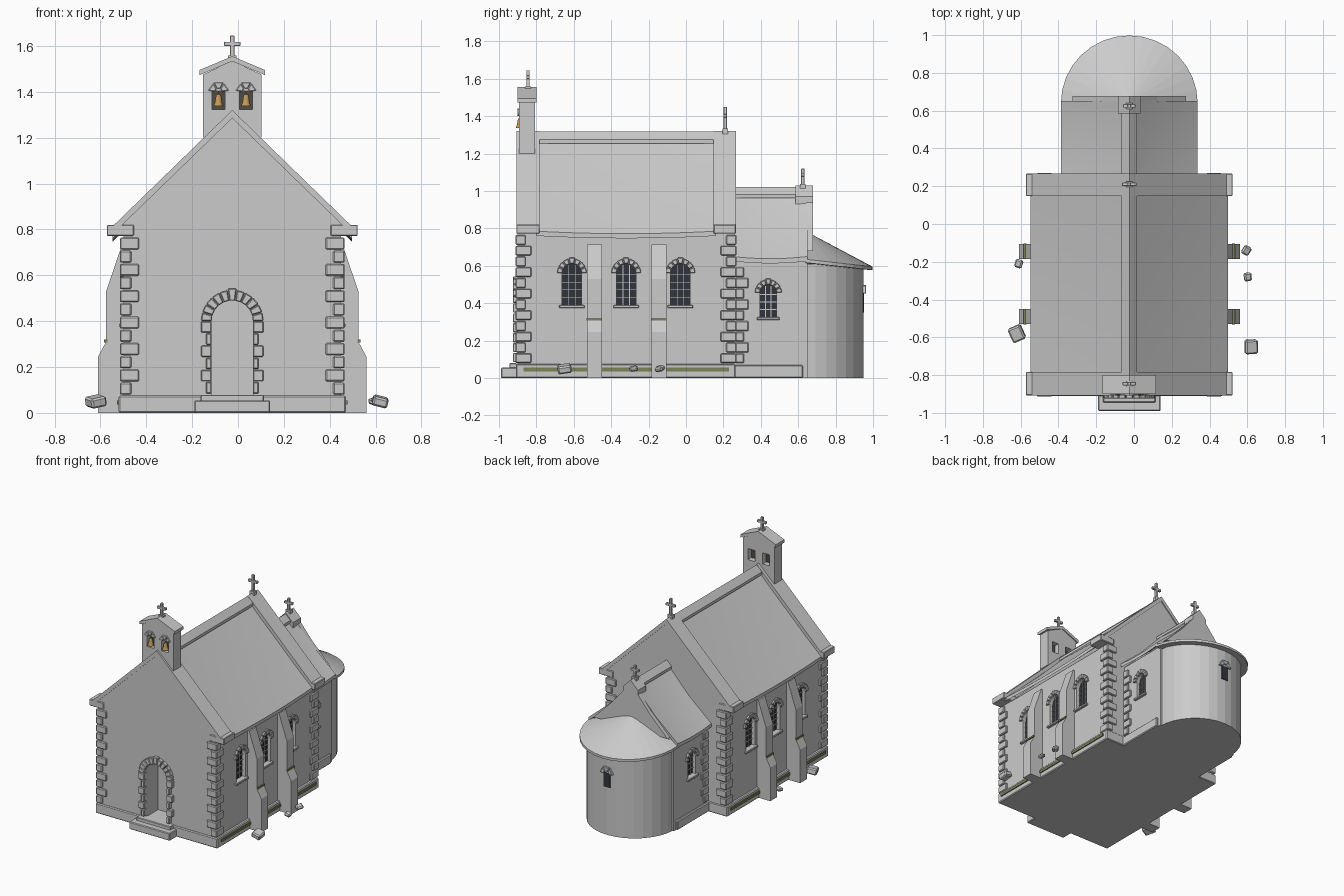
import bpy, bmesh, random
from math import pi, sin, cos
from mathutils import Matrix, Vector, Euler

if "Cube" in bpy.data.objects:
    bpy.data.objects.remove(bpy.data.objects["Cube"])

random.seed(3)
X0 = -0.025                      # symmetry plane of the church


def material(name, rgb):
    m = bpy.data.materials.new(name)
    m.diffuse_color = (*rgb, 1)
    m.use_nodes = True
    m.node_tree.nodes["Principled BSDF"].inputs["Base Color"].default_value = m.diffuse_color
    return m


GLASS = material("dark_glass", (0.03, 0.035, 0.045))
BRASS = material("brass", (0.55, 0.33, 0.1))
MOSS = material("moss", (0.2, 0.22, 0.09))
DARK = material("dark_recess", (0.08, 0.07, 0.06))


def finish(name, bm, mat=None, bevel=0, smooth=False):
    bmesh.ops.recalc_face_normals(bm, faces=bm.faces)
    me = bpy.data.meshes.new(name)
    bm.to_mesh(me)
    bm.free()
    ob = bpy.data.objects.new(name, me)
    bpy.context.collection.objects.link(ob)
    if mat:
        me.materials.append(mat)
    if bevel:
        b = ob.modifiers.new("bevel", 'BEVEL')
        b.width, b.segments = bevel, 1
    if smooth:
        bpy.ops.object.select_all(action='DESELECT')
        ob.select_set(True)
        bpy.context.view_layer.objects.active = ob
        bpy.ops.object.shade_smooth_by_angle(angle=0.6)
    return ob


def frame(u, d, o):
    """Local (u, z, d) -> world: u along the wall, d outward."""
    u, d, z = Vector(u), Vector(d), Vector((0, 0, 1))
    m = Matrix((u, z, d)).transposed().to_4x4()
    m.translation = o
    return m


FRONT = frame((1, 0, 0), (0, 1, 0), (X0, 0, 0))       # d = world y


def add_prism(bm, m, pts, a, b):
    lo = [bm.verts.new(m @ Vector((u, z, a))) for u, z in pts]
    hi = [bm.verts.new(m @ Vector((u, z, b))) for u, z in pts]
    bm.faces.new(lo)
    bm.faces.new(hi)
    for i in range(len(pts)):
        j = (i + 1) % len(pts)
        bm.faces.new((lo[i], lo[j], hi[j], hi[i]))


def rect(u0, u1, z0, z1):
    return [(u0, z0), (u1, z0), (u1, z1), (u0, z1)]


def prisms(name, m, shapes, a, b, **kw):
    bm = bmesh.new()
    for s in shapes:
        add_prism(bm, m, s, a, b)
    return finish(name, bm, **kw)


def box(name, x0, x1, y0, y1, z0, z1, **kw):
    return prisms(name, FRONT, [rect(x0, x1, z0, z1)], y0, y1, **kw)


def arch(hw, z0, zs, n=10):
    return [(-hw, z0), (hw, z0)] + [(hw * cos(pi * i / n), zs + hw * sin(pi * i / n)) for i in range(n + 1)]


def voussoirs(r0, r1, zs, n, gap=0.03, a0=0.0):
    out, step = [], (pi - 2 * a0) / n
    for i in range(n):
        a, b = a0 + i * step + gap, a0 + (i + 1) * step - gap
        k = 1.06 if i == n // 2 else 1
        out.append([(r * cos(t), zs + r * sin(t)) for r, t in ((r0, a), (r1 * k, a), (r1 * k, b), (r0, b))])
    return out


def cut(ob, cutter_parts):
    bm = bmesh.new()
    for part in cutter_parts:
        add_prism(bm, *part)
    c = finish("cutter", bm)
    c.hide_render = True
    mod = ob.modifiers.new("cut", 'BOOLEAN')
    mod.object, mod.operation, mod.solver = c, 'DIFFERENCE', 'EXACT'
    dg = bpy.context.evaluated_depsgraph_get()
    me = bpy.data.meshes.new_from_object(ob.evaluated_get(dg))
    ob.modifiers.clear()
    ob.data = me
    bpy.data.objects.remove(c)


def house(h, e, r):
    return [(-h, 0), (h, 0), (h, e), (0, r), (-h, e)]


def roof(name, h, e, r, y0, y1, sag, flare):
    top = [(-h, e), (-h / 2, (e + r) / 2 - flare), (0, r), (h / 2, (e + r) / 2 - flare), (h, e)]
    sec = top + [(u, z - 0.025) for u, z in reversed(top)]
    bm, rings, n = bmesh.new(), [], 10
    for k in range(n + 1):
        s = k / n
        rings.append([bm.verts.new((X0 + u, y0 + (y1 - y0) * s, z - 4 * sag * s * (1 - s))) for u, z in sec])
    for p, q in zip(rings, rings[1:]):
        for i in range(len(sec)):
            j = (i + 1) % len(sec)
            bm.faces.new((p[i], p[j], q[j], q[i]))
    bm.faces.new(rings[0])
    bm.faces.new(rings[-1])
    finish(name, bm, smooth=True)


def chevron(h, e, r, t):
    return [(-h, e), (0, r), (h, e), (h, e - t), (0, r - t), (-h, e - t)]


def cross(name, y, z0, z1, arm):
    zc, t = z0 + (z1 - z0) * 0.62, 0.009
    prisms(name, FRONT, [rect(-t, t, z0 - 0.02, z1), rect(-arm, arm, zc - t, zc + t)], y - t, y + t, bevel=0.002)
    box(name + "_foot", -0.018, 0.018, y - 0.015, y + 0.015, z0 - 0.02, z0 + 0.008)


def window(name, m, hw, z0, zs):
    prisms(name + "_glass", m, [arch(hw, z0, zs)], -0.04, -0.025, mat=GLASS)
    bars = [rect(u - 0.002, u + 0.002, z0, zs + hw * 0.85) for u in (-hw / 3, hw / 3)]
    n = int((zs + hw - z0) / 0.04)
    bars += [rect(-hw, hw, z0 + 0.04 * i, z0 + 0.04 * i + 0.004) for i in range(1, n)]
    prisms(name + "_bars", m, bars, -0.026, -0.019)
    prisms(name + "_arch", m, voussoirs(hw, hw + 0.028, zs, 7), -0.02, 0.014, bevel=0.003)
    prisms(name + "_sill", m, [rect(-hw - 0.016, hw + 0.016, z0 - 0.016, z0)], -0.03, 0.018, bevel=0.003)


# Walls with door and window recesses
nave = prisms("nave_walls", FRONT, [house(0.475, 0.77, 1.24)], -0.9, 0.26)
chancel = prisms("chancel_walls", FRONT, [house(0.33, 0.63, 0.96)], 0.25, 0.65)
side = {s: (lambda y, w, s=s: frame((0, 1, 0), (s, 0, 0), (X0 + s * w, y, 0))) for s in (-1, 1)}
nave_cut = [(FRONT, arch(0.09, 0.075, 0.4, 14), -1.0, -0.76)]
chancel_cut = []
for s in (-1, 1):
    tag = "right" if s > 0 else "left"
    for i, y in enumerate((-0.61, -0.32, -0.03)):
        m = side[s](y, 0.475)
        nave_cut.append((m, arch(0.052, 0.39, 0.56), -0.03, 0.1))
        window(f"nave_window_{tag}_{i}", m, 0.052, 0.39, 0.56)
    m = side[s](0.44, 0.33)
    chancel_cut.append((m, arch(0.045, 0.325, 0.455), -0.03, 0.1))
    window(f"chancel_window_{tag}", m, 0.045, 0.325, 0.455)
cut(nave, nave_cut)
cut(chancel, chancel_cut)

# Plinths and steps
box("nave_plinth", -0.495, 0.495, -0.91, 0.265, 0, 0.075, bevel=0.006)
box("chancel_plinth", -0.345, 0.345, 0.25, 0.625, 0, 0.07, bevel=0.006)
box("lower_step", -0.165, 0.165, -0.99, -0.88, 0, 0.055, bevel=0.005)
box("upper_step", -0.138, 0.138, -0.945, -0.88, 0.05, 0.079, bevel=0.004)

# Door surround
prisms("door_arch", FRONT, voussoirs(0.09, 0.136, 0.4, 11, 0.012), -0.925, -0.87, bevel=0.004)
jambs = []
for i in range(6):
    w = 0.136 if i % 2 == 0 else 0.115
    z = 0.35 - i * 0.053
    jambs += [rect(0.09, w, z, z + 0.049), rect(-w, -0.09, z, z + 0.049)]
prisms("door_jambs", FRONT, jambs, -0.925, -0.87, bevel=0.004)

# Roofs, ridge caps, gables with coping and kneelers
roof("nave_roof", 0.522, 0.785, 1.29, -0.8, 0.16, 0.013, 0.012)
roof("chancel_roof", 0.362, 0.65, 1.0, 0.25, 0.65, 0.012, 0.02)
prisms("nave_ridge", FRONT, [chevron(0.042, 1.275, 1.318, 0.02)], -0.8, 0.16)
prisms("chancel_ridge", FRONT, [chevron(0.04, 0.982, 1.02, 0.02)], 0.26, 0.6)
for name, y0, y1 in (("front", -0.9, -0.79), ("rear", 0.155, 0.26)):
    prisms(name + "_gable", FRONT, [[(-0.475, 0.77), (0.475, 0.77), (0.475, 0.83), (0, 1.29), (-0.475, 0.83)]], y0, y1)
    prisms(name + "_coping", FRONT, [chevron(0.515, 0.82, 1.32, 0.035)], y0 - 0.007, y1 + 0.007)
    prisms(name + "_kneelers", FRONT, [rect(s * 0.488 - 0.059, s * 0.488 + 0.059, 0.772, 0.82) for s in (-1, 1)],
           y0 - 0.007, y1 + 0.007, bevel=0.004)
prisms("chancel_gable", FRONT, [[(-0.3, 0.68), (0.3, 0.68), (0.15, 0.83), (0, 1.01), (-0.15, 0.83)]], 0.645, 0.678)
prisms("chancel_peak", FRONT, [[(-0.06, 0.93), (0.06, 0.93), (0.06, 0.97), (0, 1.03), (-0.06, 0.97)]], 0.585, 0.678)

# Quoins
Q = []
for k in range(12):
    z = 0.08 + k * 0.0575
    a, b = (0.05, 0.085) if k % 2 == 0 else (0.083, 0.055)
    for s in (-1, 1):
        for y, d in ((-0.912, 1), (0.27, -1)):
            u0, u1 = sorted((s * 0.49, s * (0.49 - a)))
            y0, y1 = sorted((y, y + d * b))
            Q.append((u0, u1, y0, y1, z, z + 0.052))
        if k < 9:
            u0, u1 = sorted((s * 0.3, s * 0.343))
            Q.append((u0, u1, 0.26, 0.335 if k % 2 else 0.31, z, z + 0.052))
bm = bmesh.new()
for u0, u1, y0, y1, z0, z1 in Q:
    add_prism(bm, FRONT, rect(u0, u1, z0, z1), y0, y1)
finish("quoins", bm, bevel=0.005)

# Buttresses and moss
for s in (-1, 1):
    tag = "right" if s > 0 else "left"
    prof = [(0.46, 0), (0.585, 0), (0.585, 0.245), (0.55, 0.31), (0.55, 0.53), (0.487, 0.715), (0.46, 0.715)]
    for i, y in enumerate((-0.49, -0.145)):
        prisms(f"buttress_{tag}_{i}", FRONT, [[(s * u, z) for u, z in prof]], y - 0.04, y + 0.04)
        u0, u1 = sorted((s * 0.545, s * 0.559))
        box(f"buttress_moss_{tag}_{i}", u0, u1, y - 0.041, y + 0.041, 0.307, 0.319, mat=MOSS)
    u0, u1 = sorted((s * 0.49, s * 0.502))
    box(f"plinth_moss_{tag}", u0, u1, -0.87, 0.23, 0.036, 0.055, mat=MOSS)

# Apse: faceted half drum and half-cone roof
N = 16
bm = bmesh.new()
half = [(0.32 * cos(pi * i / N), 0.63 + 0.32 * sin(pi * i / N)) for i in range(N + 1)]
lo, hi = ([bm.verts.new((X0 + x, y, z)) for x, y in half] for z in (0, 0.61))
for i in range(N + 1):
    j = (i + 1) % (N + 1)
    bm.faces.new((lo[i], lo[j], hi[j], hi[i]))
bm.faces.new(lo)
bm.faces.new(hi)
finish("apse_wall", bm)
bm = bmesh.new()
rims = [[bm.verts.new((X0 + 0.362 * cos(pi * i / N), 0.64 + 0.358 * sin(pi * i / N), 0.635 - 0.04 * sin(pi * i / N) - t))
         for i in range(N + 1)] for t in (0, 0.018)]
tip, low = bm.verts.new((X0, 0.64, 0.785)), bm.verts.new((X0, 0.64, 0.6))
for i in range(N):
    bm.faces.new((rims[0][i], rims[0][i + 1], tip))
    bm.faces.new((rims[1][i], rims[1][i + 1], low))
    bm.faces.new((rims[0][i], rims[0][i + 1], rims[1][i + 1], rims[1][i]))
bm.faces.new((rims[0][0], tip, rims[0][-1], rims[1][-1], low, rims[1][0]))
finish("apse_roof", bm)
REAR = frame((1, 0, 0), (0, 1, 0), (X0, 0.95, 0))
prisms("apse_window", REAR, [rect(-0.027, 0.027, 0.35, 0.455)], -0.03, 0.003, mat=GLASS)
prisms("apse_window_arch", REAR, voussoirs(0.022, 0.052, 0.45, 3), -0.03, 0.012, bevel=0.003)

# Bell cote
cote = prisms("bell_cote", FRONT, [[(-0.128, 1.2), (0.128, 1.2), (0.128, 1.475), (0, 1.535), (-0.128, 1.475)]], -0.893, -0.807)
cut(cote, [(FRONT, rect(u - 0.028, u + 0.028, 1.322, 1.403), -1, -0.7) for u in (-0.06, 0.06)])
box("bell_backing", -0.1, 0.1, -0.853, -0.847, 1.31, 1.41, mat=DARK)
prisms("bell_cote_roof", FRONT, [chevron(0.142, 1.495, 1.555, 0.022)], -0.9, -0.8)
for tag, u in (("left", -0.06), ("right", 0.06)):
    prisms("cote_arch_" + tag, frame((1, 0, 0), (0, 1, 0), (X0 + u, 0, 0)),
           voussoirs(0.018, 0.046, 1.397, 3, 0.04, 0.15), -0.902, -0.88, bevel=0.003)
    prof = [(0.001, 1.39), (0.009, 1.388), (0.013, 1.375), (0.015, 1.355), (0.022, 1.338), (0.001, 1.338)]
    bm = bmesh.new()
    rings = [[bm.verts.new((X0 + u + r * cos(pi * i / 6), -0.888 + r * sin(pi * i / 6), z)) for i in range(12)] for r, z in prof]
    for p, q in zip(rings, rings[1:]):
        for i in range(12):
            bm.faces.new((p[i], p[i - 1], q[i - 1], q[i]))
    finish("bell_" + tag, bm, mat=BRASS, smooth=True)
    box("bell_rod_" + tag, u - 0.003, u + 0.003, -0.891, -0.885, 1.38, 1.405, mat=BRASS)

# Crosses
cross("cote_cross", -0.845, 1.55, 1.645, 0.035)
cross("rear_cross", 0.21, 1.325, 1.45, 0.038)
cross("chancel_cross", 0.625, 1.03, 1.12, 0.033)

# Fallen stones
for i, (x, y, r) in enumerate(((0.62, -0.65, 0.075), (0.602, -0.28, 0.045), (0.595, -0.14, 0.048),
                               (-0.62, -0.58, 0.08), (-0.61, -0.21, 0.045))):
    bm = bmesh.new()
    bmesh.ops.create_cube(bm, size=1)
    rot = Euler((0.15, random.uniform(0.2, 0.4) * (1 if x > 0 else -1), random.uniform(-0.6, 0.6))).to_matrix().to_4x4()
    bmesh.ops.transform(bm, verts=bm.verts, matrix=Matrix.Translation((x, y, 0.05)) @ rot @ Matrix.Diagonal((r * 0.9, r, r * 0.55, 1)))
    finish(f"fallen_stone_{i}", bm, bevel=0.008)
